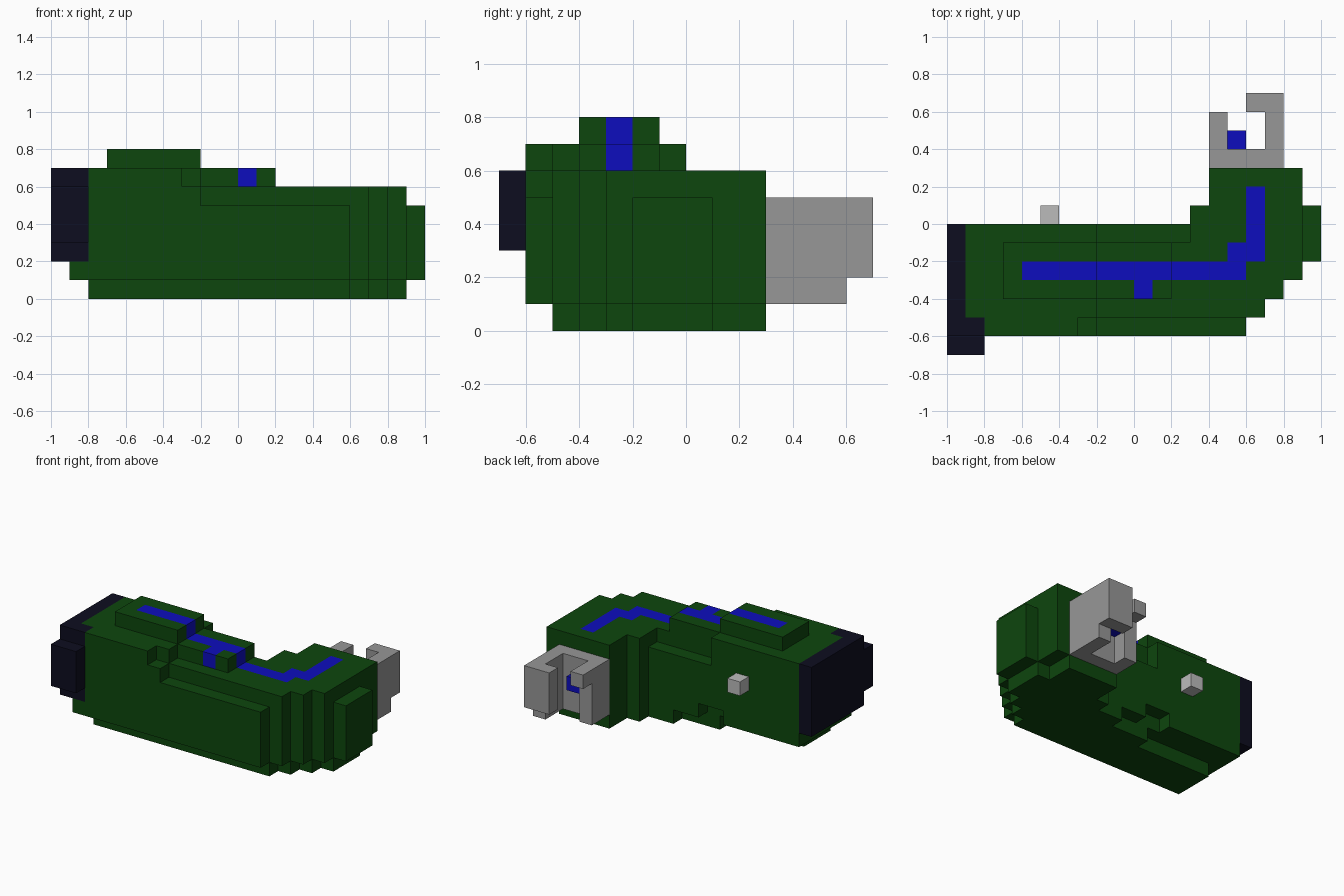
import bpy, bmesh
from mathutils import Vector

cube = bpy.data.objects.get("Cube")
if cube:
    bpy.data.objects.remove(cube, do_unlink=True)

U = 0.1  # block size


def material(name, rgb):
    m = bpy.data.materials.new(name)
    m.use_nodes = True
    m.diffuse_color = (*rgb, 1)
    b = m.node_tree.nodes["Principled BSDF"]
    b.inputs["Base Color"].default_value = (*rgb, 1)
    b.inputs["Roughness"].default_value = 0.8
    return m


green = material("dark green", (0.004, 0.061, 0.004))
blue = material("bright blue", (0.004, 0.004, 0.515))
navy = material("near black navy", (0.004, 0.004, 0.014))
grey = material("mid grey", (0.31, 0.31, 0.31))
pale = material("pale grey", (0.50, 0.50, 0.50))


def box(x0, x1, y0, y1, z0, z1):
    """Set of unit blocks filling a range."""
    return {(x, y, z) for x in range(x0, x1) for y in range(y0, y1) for z in range(z0, z1)}


def build(name, cells, mats, painted=frozenset()):
    """Skin of a block set; painted blocks use the second material."""
    bm = bmesh.new()
    for c in sorted(cells):
        for axis in range(3):
            for side in (0, 1):
                n = list(c)
                n[axis] += 1 if side else -1
                if tuple(n) in cells:
                    continue
                a, b = (axis + 1) % 3, (axis + 2) % 3
                loop = [(0, 0), (1, 0), (1, 1), (0, 1)]
                if not side:
                    loop.reverse()
                verts = []
                for i, j in loop:
                    p = Vector(c)
                    p[axis] += side
                    p[a] += i
                    p[b] += j
                    verts.append(bm.verts.new(p * U))
                bm.faces.new(verts).material_index = 1 if c in painted else 0
    bmesh.ops.remove_doubles(bm, verts=bm.verts, dist=0.001)
    me = bpy.data.meshes.new(name)
    bm.to_mesh(me)
    bm.free()
    for m in mats:
        me.materials.append(m)
    ob = bpy.data.objects.new(name, me)
    bpy.context.collection.objects.link(ob)
    return ob


# Main body: rows that step outwards round the front corner
body = set()
for y, x1 in [(-6, 6), (-5, 7), (-4, 8), (-3, 9), (-2, 9), (-1, 9)]:
    body |= box(-9, x1, y, y + 1, 1, 6)
body |= box(3, 9, 0, 1, 1, 6) | box(4, 9, 1, 3, 1, 6)   # bend towards the back
body |= box(9, 10, -2, 1, 1, 5)                          # end bulge

# Lowered front ledge and back ledge, underside notch
body -= box(-2, 6, -6, -5, 5, 6)
body -= box(-2, 3, -1, 0, 5, 6)
body -= box(-3, -1, -1, 0, 1, 2)

# Raised upper layers
body |= box(-9, -2, -6, 0, 6, 7)
body |= box(-3, -2, -5, 0, 6, 7)
body -= box(-3, -2, -6, -5, 6, 7)
body |= box(-7, -2, -4, -1, 7, 8)
body |= box(-2, 2, -4, -1, 6, 7)

# Inset bottom layer
for y, x1 in [(-5, 6), (-4, 7), (-3, 8)]:
    body |= box(-8, x1, y, y + 1, 0, 1)
body |= box(-2, 9, -2, -1, 0, 1) | box(1, 9, -1, 0, 0, 1)
body |= box(3, 9, 0, 1, 0, 1) | box(4, 8, 1, 3, 0, 1)

# Front corner of the body gives way to the end cap
body -= box(-9, -8, -6, -5, 2, 7)

# Blue stripe running along the top
stripe = (box(-6, -2, -3, -2, 7, 8) | box(-2, 2, -3, -2, 6, 7)
          | box(0, 1, -4, -3, 6, 7) | box(2, 6, -3, -2, 5, 6)
          | box(5, 6, -2, -1, 5, 6) | box(6, 7, -2, 2, 5, 6))
build("body", body, [green, blue], stripe)

# Rounded end cap wrapping the front corner
cap = (box(-10, -9, -6, -1, 2, 7) | box(-10, -9, -1, 0, 3, 6)
       | box(-10, -8, -7, -6, 3, 6) | box(-10, -8, -6, -5, 2, 7))
cap |= box(-10, -9, -1, 0, 2, 7)
build("end_cap", cap, [navy])

# Curled grey hook at the back
hook = (box(4, 8, 3, 4, 1, 5) | box(7, 8, 4, 6, 1, 5)
        | box(6, 8, 6, 7, 2, 5) | box(4, 5, 4, 6, 4, 5)
        | box(4, 5, 4, 5, 1, 4))
build("back_hook", hook, [grey])
build("hook_button", box(5, 6, 4, 5, 3, 4), [blue])

# Small stud on the back wall
build("back_stud", box(-5, -4, 0, 1, 4, 5), [pale])
